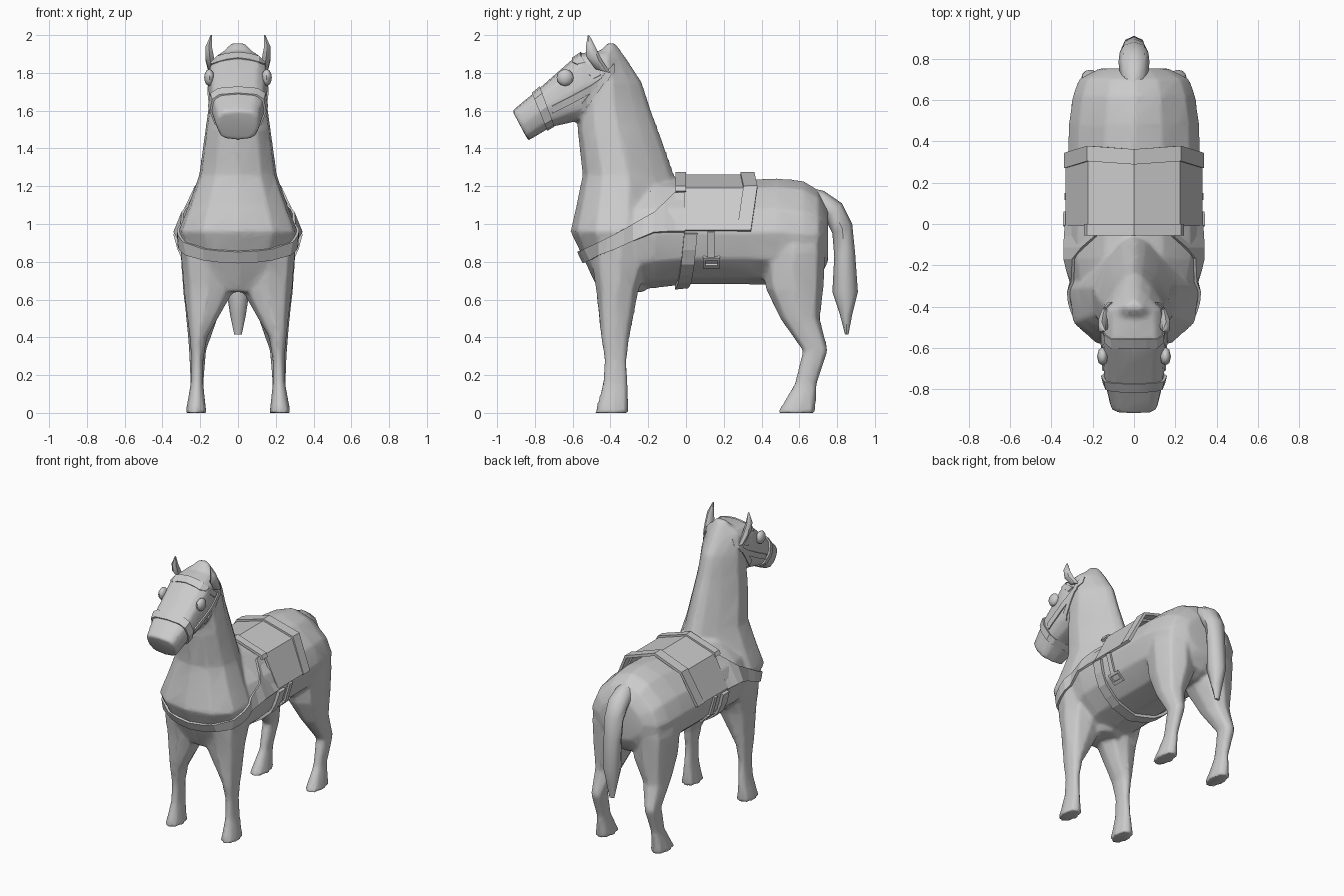
import bpy, bmesh, math
from mathutils import Vector
from mathutils.bvhtree import BVHTree

if "Cube" in bpy.data.objects:
    bpy.data.objects.remove(bpy.data.objects["Cube"])

grey = bpy.data.materials.new("plain grey")
grey.diffuse_color = (0.6, 0.6, 0.6, 1)
grey.use_nodes = True
grey.node_tree.nodes["Principled BSDF"].inputs["Base Color"].default_value = grey.diffuse_color


def finish(name, bm, angle=50):
    bmesh.ops.recalc_face_normals(bm, faces=bm.faces)
    me = bpy.data.meshes.new(name)
    bm.to_mesh(me)
    bm.free()
    ob = bpy.data.objects.new(name, me)
    bpy.context.collection.objects.link(ob)
    me.materials.append(grey)
    if angle:
        smooth(ob, angle)
    return ob


def smooth(ob, angle):
    bpy.ops.object.select_all(action='DESELECT')
    ob.select_set(True)
    bpy.context.view_layer.objects.active = ob
    bpy.ops.object.shade_smooth_by_angle(angle=math.radians(angle))


def loft(name, rows, n=12, p=1.0, p2=None, taper=0.0, start=0.0, angle=50):
    """Rows: (y, z) of one end, (y, z) of the other end, half width, centre x."""
    bm = bmesh.new()
    rings = []
    for ay, az, by, bz, w, cx in rows:
        ring = []
        for i in range(n):
            t = 2 * math.pi * i / n
            c, s = math.cos(t), math.sin(t)
            e = p2 if p2 and c < -.01 else p
            c = math.copysign(abs(c) ** e, c)
            s = math.copysign(abs(s) ** e, s) * (1 - taper * max(0, start - c) / (1 + start))
            ring.append(bm.verts.new((cx + w * s, (ay + by) / 2 + (ay - by) / 2 * c,
                                      (az + bz) / 2 + (az - bz) / 2 * c)))
        rings.append(ring)
    for r, q in zip(rings, rings[1:]):
        for i in range(n):
            j = (i + 1) % n
            bm.faces.new((r[i], r[j], q[j], q[i]))
    bm.faces.new(rings[0])
    bm.faces.new(rings[-1])
    return finish(name, bm, angle)


# Torso: y, bottom, top, half width
torso = [(-.48, .8, 1.1, .17), (-.4, .7, 1.2, .25), (-.3, .65, 1.24, .3),
         (-.17, .66, 1.25, .33), (0, .68, 1.24, .325), (.3, .68, 1.235, .322), (.48, .675, 1.243, .317),
         (.62, .66, 1.23, .297), (.70, .7, 1.18, .268), (.752, .8, 1.09, .17)]
body = loft("body", [(y, t, y, b, w, 0) for y, b, t, w in torso], p=1.22, p2=.97)

# Neck and chest: z, front, back, half width
neck = [(.64, -.46, -.22, .17), (.8, -.535, -.1, .265), (.96, -.612, 0, .335), (1.1, -.58, -.03, .278),
        (1.26, -.548, -.062, .218), (1.5, -.575, -.147, .183), (1.6, -.57, -.184, .168),
        (1.75, -.55, -.233, .153), (1.87, -.5, -.312, .123), (1.958, -.415, -.375, .04)]
parts = [loft("neck", [(f, z, b, z, w, 0) for z, f, b, w in neck], p=.85, taper=.6, start=.1)]

# Head: top y, z, bottom y, z, half width
head_rows = [(-.92, 1.6, -.835, 1.44, .115, 0), (-.79, 1.707, -.715, 1.513, .145, 0),
             (-.565, 1.905, -.53, 1.555, .16, 0), (-.41, 1.92, -.40, 1.62, .14, 0)]
parts.append(loft("head", head_rows, p=.6, taper=.15))

# Legs: z, front, back, inner x, outer x
front_leg = [(.95, -.5, -.18, .06, .315), (.8, -.5, -.2, .02, .3), (.65, -.477, -.25, .02, .288),
             (.4, -.452, -.298, .163, .257), (.28, -.433, -.312, .183, .247),
             (.15, -.443, -.307, .183, .252), (0, -.482, -.30, .166, .279)]
hind_leg = [(1.0, .42, .7, .08, .285), (.85, .40, .74, .02, .305), (.66, .42, .73, .03, .293),
            (.5, .497, .71, .108, .275), (.33, .617, .753, .168, .26),
            (.15, .572, .693, .183, .252), (0, .483, .687, .166, .279)]
for leg in (front_leg, hind_leg):
    for s in (1, -1):
        parts.append(loft("leg", [(f, z, b, z, (o - i) / 2, s * (o + i) / 2)
                                  for z, f, b, i, o in leg], n=8, p=.85))

# Blend the body into one skin, then thin it out
for o in parts:
    m = body.modifiers.new("join", 'BOOLEAN')
    m.operation, m.solver, m.object = 'UNION', 'EXACT', o
m = body.modifiers.new("skin", 'REMESH')
m.mode, m.voxel_size = 'VOXEL', .013
m = body.modifiers.new("blend", 'SMOOTH')
m.factor, m.iterations = .5, 4
m = body.modifiers.new("thin", 'DECIMATE')
m.ratio = .12
dg = bpy.context.evaluated_depsgraph_get()
skin = bpy.data.meshes.new_from_object(body.evaluated_get(dg))
body.modifiers.clear()
body.data = skin
if not skin.materials:
    skin.materials.append(grey)
for o in parts:
    bpy.data.objects.remove(o)
smooth(body, 65)
bm = bmesh.new()
bm.from_mesh(skin)
tree = BVHTree.FromBMesh(bm)
bm.free()

# Tail
loft("tail", [(.62, 1.2, .66, 1.04, .04, 0), (.73, 1.175, .70, 1.03, .068, 0),
              (.825, 1.11, .74, 1.02, .075, 0), (.88, 1.0, .775, .95, .07, 0),
              (.895, .85, .785, .83, .065, 0), (.91, .64, .775, .64, .06, 0),
              (.88, .52, .815, .52, .042, 0), (.86, .415, .842, .415, .02, 0)], n=8)

# Ears and eyes
for s in (1, -1):
    side = "left" if s > 0 else "right"
    loft(side + "_ear", [(-.48, 1.82, -.40, 1.80, .02, s * .14), (-.53, 1.89, -.44, 1.86, .026, s * .15),
                         (-.53, 1.94, -.475, 1.93, .02, s * .155), (-.52, 2.0, -.51, 1.997, .004, s * .142)], n=6)
    bm = bmesh.new()
    bmesh.ops.create_uvsphere(bm, u_segments=8, v_segments=6, radius=.045)
    bmesh.ops.scale(bm, vec=(.6, 1, 1), verts=bm.verts)
    bmesh.ops.translate(bm, vec=(s * .152, -.64, 1.775), verts=bm.verts)
    finish(side + "_eye", bm, 60)


def ribbon(name, pairs, thick=.02):
    """Flat-faced strip through pairs of points, mirrored to the other side."""
    bm = bmesh.new()
    rows = [[bm.verts.new(v) for v in pr] for pr in pairs]
    for a, b in zip(rows, rows[1:]):
        bm.faces.new((a[0], a[1], b[1], b[0]))
    ob = finish(name, bm, 0)
    m = ob.modifiers.new("mirror", 'MIRROR')
    m.use_clip = True
    m = ob.modifiers.new("thickness", 'SOLIDIFY')
    m.thickness, m.offset = thick, 0
    return ob


def on_skin(origin, direction, gap):
    o, d = Vector(origin), Vector(direction).normalized()
    hit = tree.ray_cast(o, d)[0] or tree.find_nearest(o)[0]
    return hit - d * gap


def side_pt(y, z, gap):
    return on_skin((.7, y, z), (-1, 0, 0), gap)


def front_pt(x, z, gap):
    return on_skin((x, -1.2, z), (0, 1, 0), gap)


def top_pt(x, y, gap):
    return on_skin((x, y, 3), (0, 0, -1), gap)


def side_run(pts, gap, steps=2):
    """Pairs on the flank along (y, upper z, lower z) points, with extra samples."""
    out = [pts[0]]
    for a, b in zip(pts, pts[1:]):
        out += [tuple(u + (v - u) * k / steps for u, v in zip(a, b)) for k in range(1, steps + 1)]
    return [(side_pt(y, h, gap), side_pt(y, l, gap)) for y, h, l in out]


# Breast strap
pairs = [(front_pt(x, h, .01), front_pt(x, l, .01)) for x, h, l in
         ((0, .855, .795), (.1, .86, .80), (.18, .87, .81))]
pairs += side_run(((-.46, .905, .835), (-.38, .945, .865), (-.28, 1.0, .91),
                   (-.17, 1.06, .955), (-.06, 1.165, .96), (-.005, 1.17, .96)), .009)
ribbon("breast_strap", pairs, .014)

# Girth
pairs = []
for i in range(7):
    a = math.radians(15 * i)
    d = Vector((math.cos(a), 0, -math.sin(a)))
    k = .02 - .008 * i
    pairs.append([on_skin(Vector((0, y + k, .95)) + d, -d, .012) for y in (-.03, .04)])
pairs[-1][0].x = pairs[-1][1].x = 0
ribbon("girth", pairs, .02)

# Saddle pad and its front and back rolls, with flat top and side panels
profile = [(0, 1.252), (.215, 1.182), (.323, .965)]


def saddle_band(name, y0, y1, gap, slant=(0, 0, 0), flare=1.0):
    pairs = []
    for (x, z), k in zip(profile, slant):
        x2, z2 = (x + gap * .5 if x else 0), z + (gap if z > 1 else 0)
        pairs.append((Vector((x2, y0 + k, z2)), Vector((x2, y1 + k, z2))))
    pairs[-1] = tuple(u.lerp(v, flare) for u, v in zip(pairs[-2], pairs[-1]))
    ribbon(name, pairs, .02)


saddle_band("saddle_pad", -.01, .31, 0)
saddle_band("saddle_front_roll", -.055, 0, .012, flare=.1)
saddle_band("saddle_back_roll", .288, .362, .013, (0, .016, -.018))

# Stirrup strap and stirrup frame, lying on the flank
plates = (("stirrup_strap", .115, .15, .82, .96), ("stirrup_top", .09, .18, .81, .825),
          ("stirrup_bottom", .09, .18, .77, .785), ("stirrup_front", .09, .102, .77, .825),
          ("stirrup_back", .168, .18, .77, .825))
for name, y0, y1, z0, z1 in plates:
    ribbon(name, [[side_pt(y, z, .01) for y in (y0, y1)] for z in (z1, z0)], .014)


# Noseband: a slightly larger slice of the head
def head_slice(t, grow):
    r = [u + (v - u) * t for u, v in zip(head_rows[0], head_rows[1])]
    my, mz = (r[0] + r[2]) / 2, (r[1] + r[3]) / 2
    return (my + (r[0] - my) * grow, mz + (r[1] - mz) * grow,
            my + (r[2] - my) * grow, mz + (r[3] - mz) * grow, r[4] * grow, 0)


loft("noseband", [head_slice(.82, 1.07), head_slice(1.14, 1.07)], p=.6, taper=.15, angle=30)

# Bridle straps
bridle = {"cheek_strap": ((-.71, 1.625, 1.585), (-.6, 1.68, 1.64), (-.5, 1.735, 1.695), (-.41, 1.80, 1.76)),
          "throat_strap": ((-.55, 1.64, 1.59), (-.5, 1.70, 1.65), (-.43, 1.80, 1.75), (-.38, 1.85, 1.80))}
for name, pts in bridle.items():
    ribbon(name, side_run(pts, .004), .009)
pairs = [(top_pt(x, -.60, .004), top_pt(x, -.555, .004)) for x in (0, .06, .11)]
pairs += [(side_pt(-.575, 1.845, .004), side_pt(-.535, 1.855, .004)),
          (side_pt(-.49, 1.77, .004), side_pt(-.45, 1.79, .004))]
ribbon("browband", pairs, .009)
